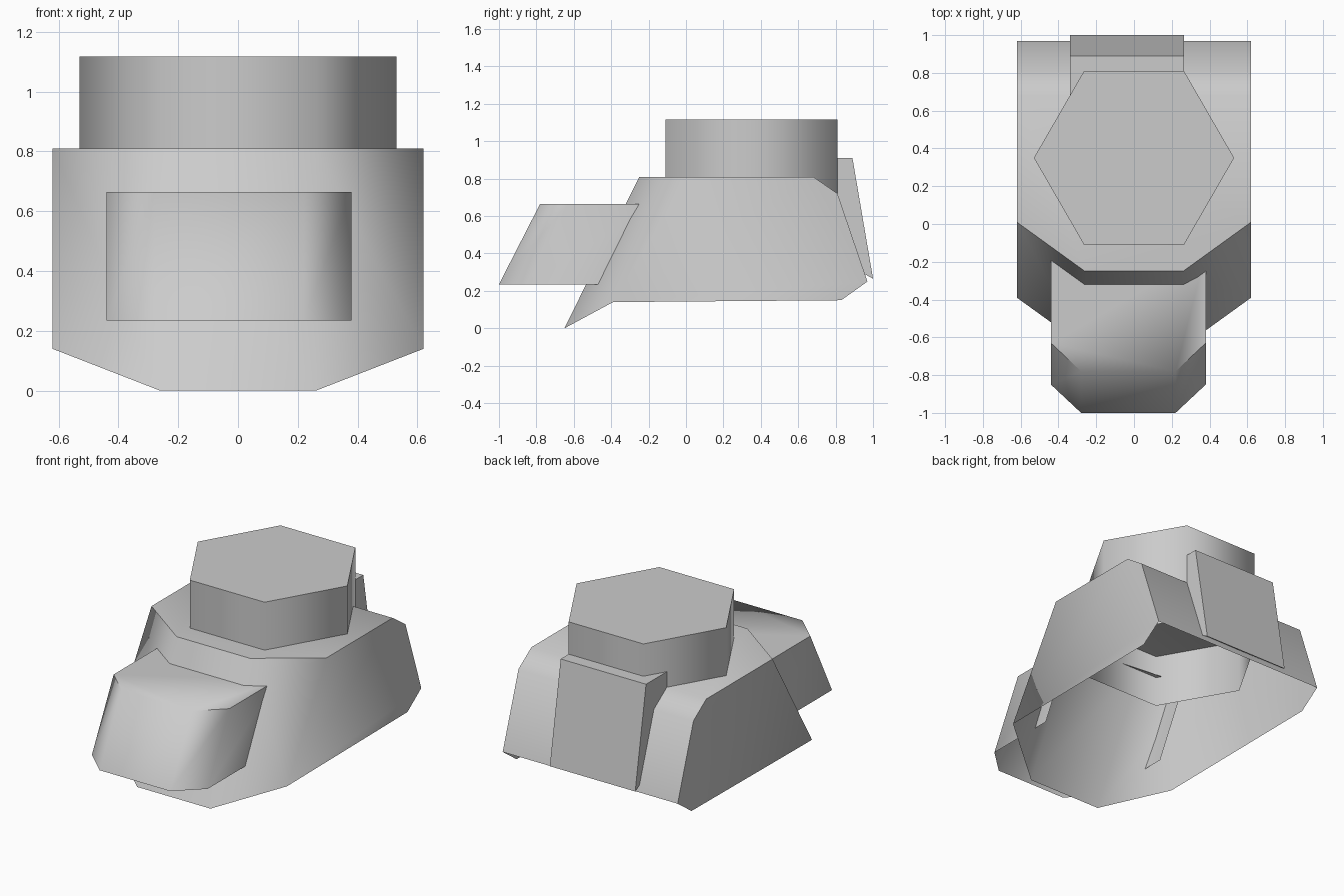
import bpy
import bmesh
from math import cos, sin, radians
from mathutils import Vector

cube = bpy.data.objects.get("Cube")
if cube:
    bpy.data.objects.remove(cube)

grey = bpy.data.materials.new("plain grey")
grey.use_nodes = True
colour = (0.6, 0.6, 0.6, 1)
grey.diffuse_color = colour
grey.node_tree.nodes["Principled BSDF"].inputs["Base Color"].default_value = colour


def make_part(name, faces):
    """Build one object from faces given as lists of points."""
    bm = bmesh.new()
    for face in faces:
        bm.faces.new([bm.verts.new(p) for p in face])
    bmesh.ops.remove_doubles(bm, verts=bm.verts, dist=0.0005)
    bmesh.ops.recalc_face_normals(bm, faces=bm.faces)
    mesh = bpy.data.meshes.new(name)
    bm.to_mesh(mesh)
    bm.free()
    mesh.materials.append(grey)
    obj = bpy.data.objects.new(name, mesh)
    bpy.context.collection.objects.link(obj)
    bpy.ops.object.select_all(action="DESELECT")
    obj.select_set(True)
    bpy.context.view_layer.objects.active = obj
    bpy.ops.object.shade_smooth_by_angle(angle=radians(63))
    return obj


def mirror(points):
    return [(-x, y, z) for x, y, z in reversed(points)]


def walls(lower, upper, closed=True):
    """Quads joining two matching outlines."""
    n = len(lower)
    return [[lower[i], lower[(i + 1) % n], upper[(i + 1) % n], upper[i]]
            for i in range(n if closed else n - 1)]


# Hull: open underneath, wedge front, folded back
W = 0.62
nose_top, nose_low = (0.26, -0.25, 0.81), (0.26, -0.65, 0)
side = [(W, y, z) for y, z in [(0.01, 0.81), (0.68, 0.81), (0.81, 0.72),
                               (0.97, 0.25), (0.83, 0.15), (-0.39, 0.14)]]
corner = [nose_top, nose_low, side[-1], side[0]]
roof = [nose_top, side[0], side[1]]
hull = [side, mirror(side), corner, mirror(corner), roof + mirror(roof)]
for strip in ([nose_low, nose_top], side[1:3], side[2:4]):
    hull.append(strip + mirror(strip))
make_part("hull", hull)

# Turret: six-sided cap, open below, reaching down inside the hull
def hexagon(z):
    return [(0.53 * cos(radians(a)), 0.35 + 0.53 * sin(radians(a)), z)
            for a in range(0, 360, 60)]


make_part("turret", walls(hexagon(0.47), hexagon(1.117)) + [hexagon(1.117)])

# Front box: leaning hood with chamfered corners, open below and behind
hood_top = [Vector((x, y, 0.665)) for x, y in
            [(-0.44, -0.06), (-0.44, -0.63), (-0.28, -0.78),
             (0.22, -0.78), (0.38, -0.63), (0.38, -0.15)]]
hood_low = [p + Vector((0, -0.22, -0.43)) for p in hood_top]
make_part("front_box", walls(hood_low, hood_top, closed=False) + [hood_top])

# Rear plate: leaning slab against the back of the turret and hull
slab = [(0.68, 0.91), (0.89, 0.91), (1.0, 0.265),
        (0.955, 0.29), (0.79, 0.71), (0.68, 0.78)]
left, right = ([(x, y, z) for y, z in slab] for x in (0.265, -0.34))
make_part("rear_plate", walls(left, right) + [left, right])
